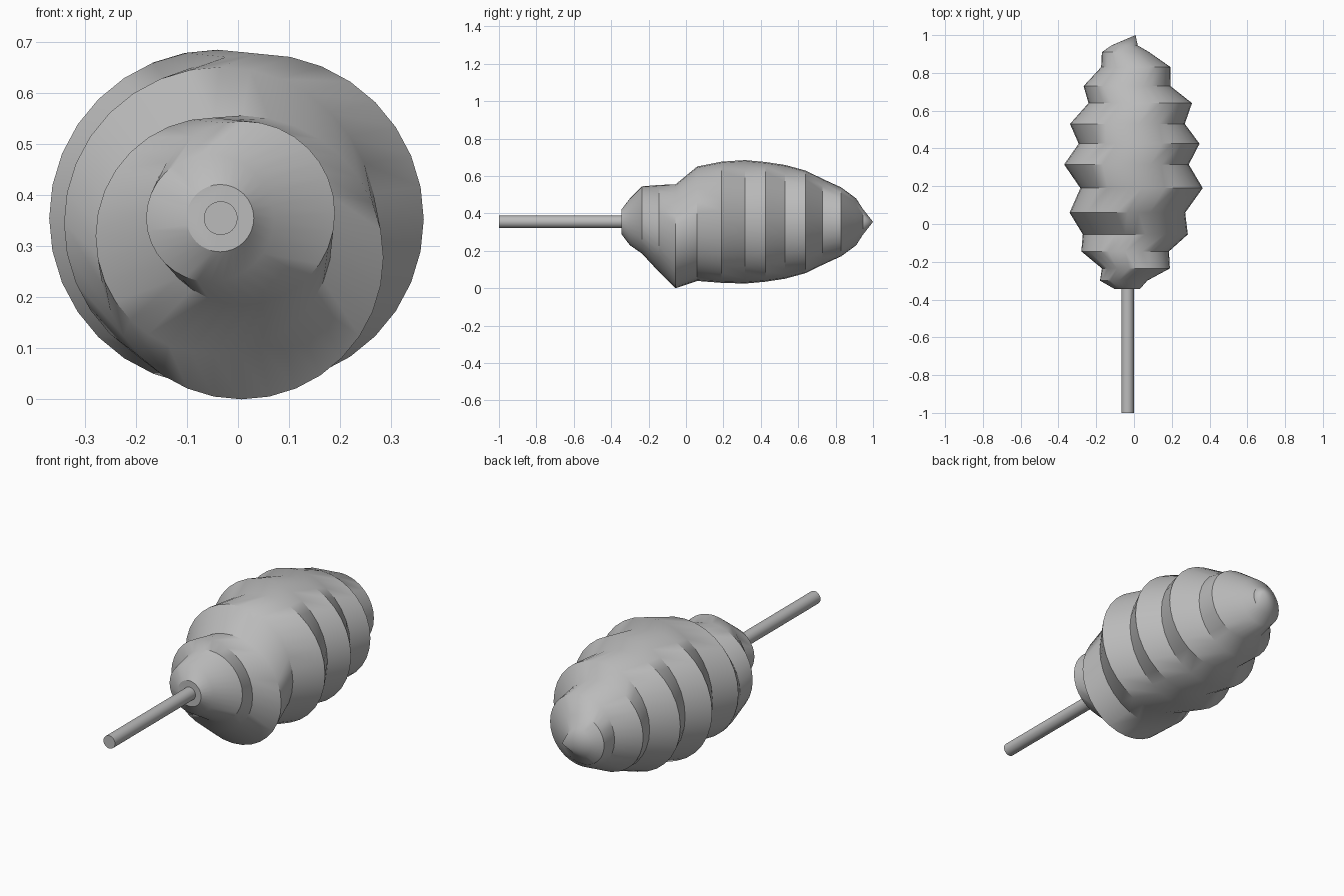
import bpy, bmesh, math

if "Cube" in bpy.data.objects:
    bpy.data.objects.remove(bpy.data.objects["Cube"])

SEG = 32
grey = bpy.data.materials.new("plain grey")
grey.diffuse_color = (0.5, 0.5, 0.5, 1)
grey.use_nodes = True
grey.node_tree.nodes["Principled BSDF"].inputs["Base Color"].default_value = grey.diffuse_color


def loft(name, rings, tip=None):
    """Skin circles (x, y, z, radius) along y; end in a cap or a pointed tip."""
    bm = bmesh.new()
    loops = []
    for x, y, z, r in rings:
        loops.append([bm.verts.new((x + r * math.sin(2 * math.pi * i / SEG), y,
                                    z + r * math.cos(2 * math.pi * i / SEG)))
                      for i in range(SEG)])
    for a, b in zip(loops, loops[1:]):
        for i in range(SEG):
            j = (i + 1) % SEG
            bm.faces.new((a[i], a[j], b[j], b[i]))
    bm.faces.new(loops[0])
    if tip:
        t = bm.verts.new(tip)
        for i in range(SEG):
            bm.faces.new((loops[-1][i], loops[-1][(i + 1) % SEG], t))
    else:
        bm.faces.new(loops[-1])
    bmesh.ops.recalc_face_normals(bm, faces=bm.faces)
    me = bpy.data.meshes.new(name)
    bm.to_mesh(me)
    bm.free()
    me.materials.append(grey)
    ob = bpy.data.objects.new(name, me)
    bpy.context.collection.objects.link(ob)
    bpy.ops.object.select_all(action='DESELECT')
    ob.select_set(True)
    bpy.context.view_layer.objects.active = ob
    bpy.ops.object.shade_smooth_by_angle(angle=math.radians(30))
    return ob


# Ridged body: rings stepping alternately left and right
body = [
    (-0.035, -0.345, 0.355, 0.066), (-0.055, -0.30, 0.355, 0.125),
    (0.010, -0.235, 0.365, 0.180), (-0.047, -0.145, 0.320, 0.232),
    (0.007, -0.055, 0.278, 0.278), (-0.035, 0.06, 0.345, 0.306),
    (0.040, 0.19, 0.353, 0.324), (-0.040, 0.315, 0.355, 0.330),
    (0.027, 0.425, 0.355, 0.320), (-0.035, 0.53, 0.355, 0.304),
    (0.033, 0.64, 0.355, 0.274), (-0.037, 0.73, 0.355, 0.230),
    (0.010, 0.83, 0.355, 0.184), (-0.045, 0.91, 0.355, 0.125),
    (-0.050, 0.945, 0.355, 0.070),
]
loft("ridged_body", body, tip=(0.008, 1.0, 0.355))

# Handle stick
loft("stick", [(-0.034, -1.0, 0.355, 0.033), (-0.034, -0.32, 0.355, 0.033)])
